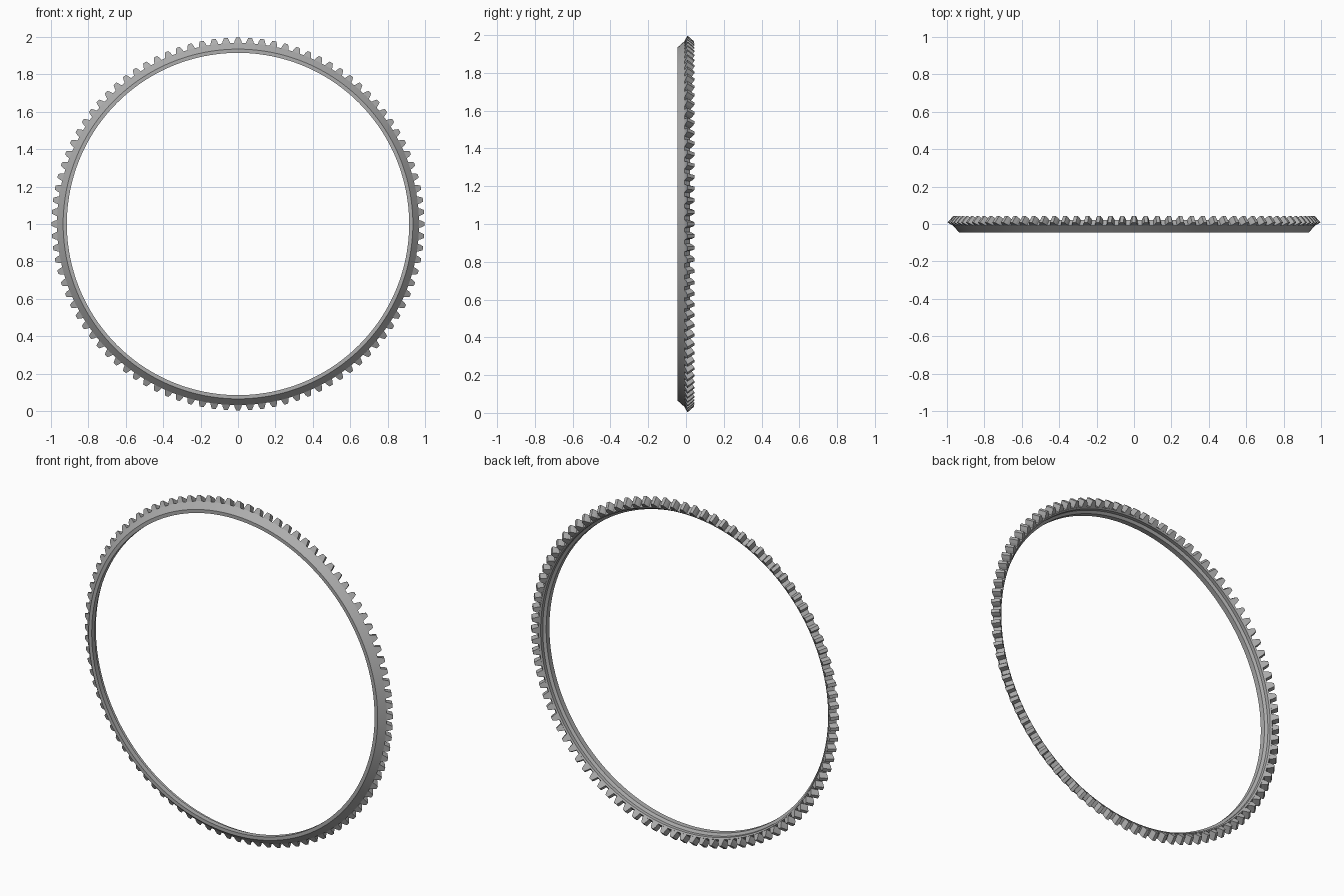
import bpy, bmesh, math
from mathutils import Matrix, Vector

if "Cube" in bpy.data.objects:
    bpy.data.objects.remove(bpy.data.objects["Cube"])

TEETH = 96
CENTRE = Vector((0, 0, 1))

steel = bpy.data.materials.new("grey steel")
steel.use_nodes = True
colour = (0.42, 0.42, 0.42, 1)
steel.diffuse_color = colour
steel.node_tree.nodes["Principled BSDF"].inputs["Base Color"].default_value = colour


def finish(name, bm):
    bmesh.ops.recalc_face_normals(bm, faces=bm.faces)
    mesh = bpy.data.meshes.new(name)
    bm.to_mesh(mesh)
    bm.free()
    mesh.materials.append(steel)
    obj = bpy.data.objects.new(name, mesh)
    bpy.context.collection.objects.link(obj)
    obj.location = CENTRE
    return obj


# Ring body: (radius, depth) section swept around the axle
section = [(0.915, -0.045), (0.935, -0.045), (0.968, -0.008), (0.938, 0.022),
           (0.93, 0.015), (0.93, -0.005), (0.915, -0.015)]
bm = bmesh.new()
verts = [bm.verts.new((r, y, 0)) for r, y in section]
edges = [bm.edges.new((a, b)) for a, b in zip(verts, verts[1:] + verts[:1])]
bmesh.ops.spin(bm, geom=verts + edges, axis=(0, 1, 0), cent=(0, 0, 0),
               angle=math.tau, steps=TEETH * 2, use_merge=True)
bmesh.ops.remove_doubles(bm, verts=bm.verts, dist=1e-4)
body = finish("ring_body", bm)
bpy.ops.object.select_all(action="DESELECT")
body.select_set(True)
bpy.context.view_layer.objects.active = body
bpy.ops.object.shade_smooth_by_angle(angle=math.radians(35))

# Bevelled teeth: outer and inner trapezoids joined, repeated around the ring
# each row: radius, depth, half width
outer = [(0.964, -0.010, 0.022), (0.981, 0.006, 0.018), (0.997, 0.008, 0.010)]
inner = [(0.936, 0.018, 0.020), (0.950, 0.032, 0.016), (0.966, 0.044, 0.009)]
outer[1] = (0.982, -0.001, 0.017)
bm = bmesh.new()
for i in range(TEETH):
    turn = Matrix.Rotation(math.tau * i / TEETH, 4, "Y")

    def outline(rows):
        pts = [(-w, y, r) for r, y, w in rows] + [(w, y, r) for r, y, w in reversed(rows)]
        return [bm.verts.new(turn @ Vector(p)) for p in pts]

    a, b = outline(outer), outline(inner)
    bm.faces.new(a)
    bm.faces.new(b)
    for j in range(len(a)):
        k = (j + 1) % len(a)
        bm.faces.new((a[j], a[k], b[k], b[j]))
finish("bevel_teeth", bm)
